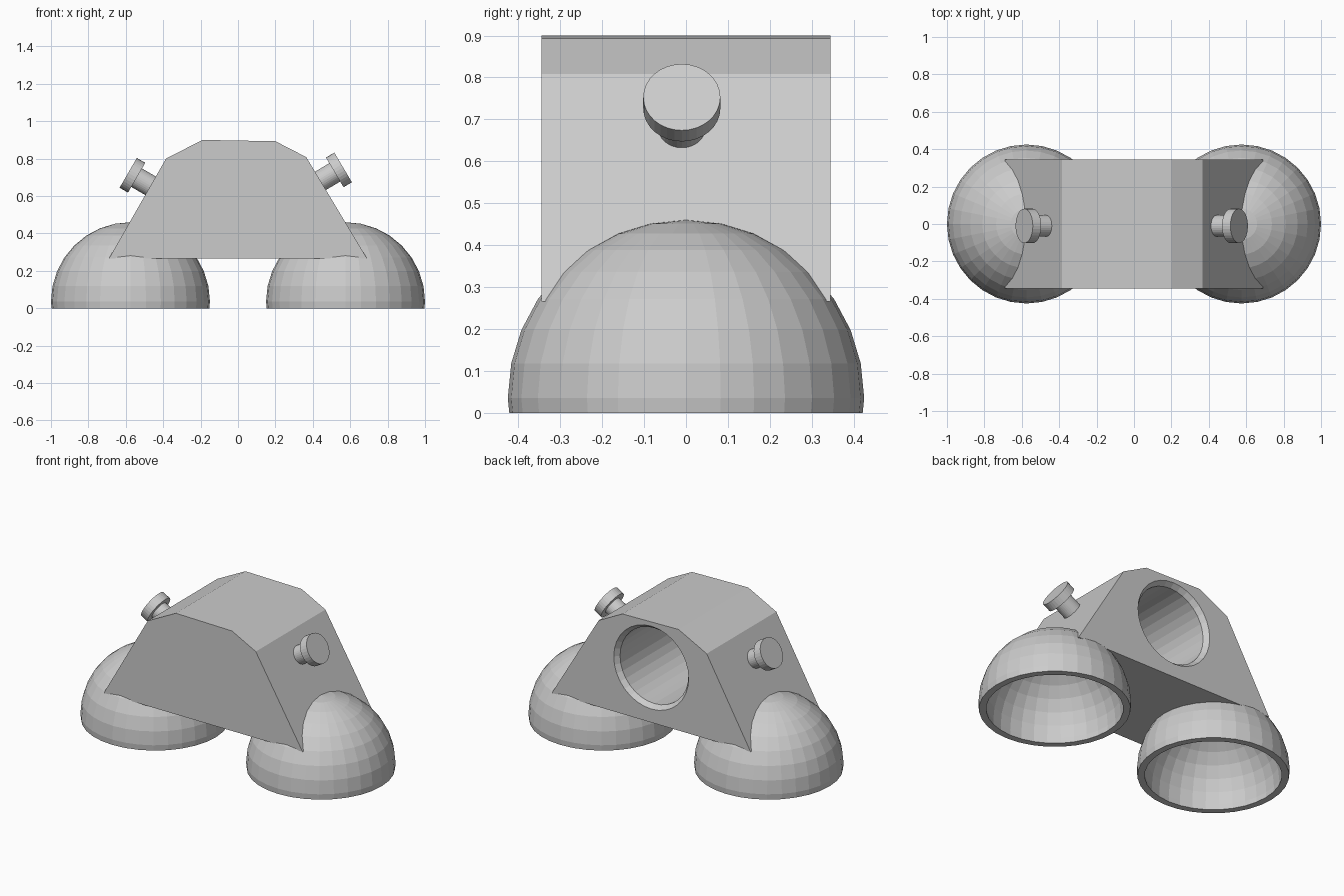
import bpy, bmesh, math
from mathutils import Matrix, Vector

if "Cube" in bpy.data.objects:
    bpy.data.objects.remove(bpy.data.objects["Cube"])

grey = bpy.data.materials.new("plain grey")
grey.diffuse_color = (0.6, 0.6, 0.6, 1)
grey.use_nodes = True
grey.node_tree.nodes["Principled BSDF"].inputs["Base Color"].default_value = grey.diffuse_color


def finish(bm, name, cutter=False):
    bmesh.ops.recalc_face_normals(bm, faces=bm.faces)
    me = bpy.data.meshes.new(name)
    bm.to_mesh(me)
    bm.free()
    me.materials.append(grey)
    ob = bpy.data.objects.new(name, me)
    bpy.context.collection.objects.link(ob)
    if cutter:
        ob.hide_render = True
        ob.hide_viewport = True
        ob.display_type = 'WIRE'
    return ob


def lathe(name, profile, base, axis, n=32, cutter=False):
    """Closed solid turned from (radius, height) pairs; radius 0 makes a pole."""
    m = Matrix.Translation(base) @ Vector(axis).to_track_quat('Z', 'Y').to_matrix().to_4x4()
    bm = bmesh.new()
    rings = []
    for r, h in profile:
        if r < 1e-6:
            rings.append([bm.verts.new(m @ Vector((0, 0, h)))] * n)
        else:
            rings.append([bm.verts.new(m @ Vector((r * math.cos(2 * math.pi * i / n),
                                                   r * math.sin(2 * math.pi * i / n), h)))
                          for i in range(n)])
    for a, b in zip(rings, rings[1:]):
        for i in range(n):
            j = (i + 1) % n
            bm.faces.new(dict.fromkeys((a[i], a[j], b[j], b[i])))
    for ring in (rings[0], rings[-1]):
        if ring[0] is not ring[1]:
            bm.faces.new(ring)
    return finish(bm, name, cutter)


def dome(r, rim):
    """Half-sphere profile from the pole down to the rim on the ground."""
    steps = [math.radians(11.25 * k) for k in range(8)]
    return ([(0, 0.035 + r)]
            + [(r * math.cos(a), 0.035 + r * math.sin(a)) for a in reversed(steps)]
            + [(rim, 0)])


def cut(ob, tool):
    mod = ob.modifiers.new(tool.name, 'BOOLEAN')
    mod.operation = 'DIFFERENCE'
    mod.solver = 'EXACT'
    mod.object = tool


# body: bevelled trapezoid extruded front to back
profile = [(-0.69, 0.266), (-0.385, 0.80), (-0.19, 0.90),
           (0.20, 0.893), (0.365, 0.808), (0.69, 0.266)]
bm = bmesh.new()
front, back = ([bm.verts.new((x, y, z)) for x, z in profile] for y in (-0.345, 0.345))
bm.faces.new(front)
bm.faces.new(back)
for i in range(6):
    j = (i + 1) % 6
    bm.faces.new((front[i], front[j], back[j], back[i]))
body = finish(bm, "body")

# blind round hole with a chamfered rim in the back face
cut(body, lathe("hole_cutter", [(0.275, -0.02), (0.237, 0.03), (0.237, 0.60)],
                (0, 0.345, 0.61), (0, -1, 0), cutter=True))

# hollow dome feet, and cutters that keep the body out of the hollows
for side, x in (("left", -0.575), ("right", 0.575)):
    lathe(side + "_dome_foot", dome(0.425, 0.4215) + dome(0.385, 0.3815)[::-1],
          (x, 0, 0), (0, 0, 1))
    cut(body, lathe(side + "_dome_cutter", dome(0.405, 0.4015),
                    (x, 0, 0), (0, 0, 1), cutter=True))

# knobs standing square on the sloping sides
for side, tip, axis in (("left", (-0.587, -0.01, 0.724), (-0.865, 0, 0.50)),
                        ("right", (0.562, -0.01, 0.753), (0.86, 0, 0.51))):
    base = Vector(tip) - Vector(axis).normalized() * 0.19
    lathe(side + "_knob", [(0.057, 0), (0.057, 0.138), (0.092, 0.138), (0.092, 0.19)],
          base, axis)
